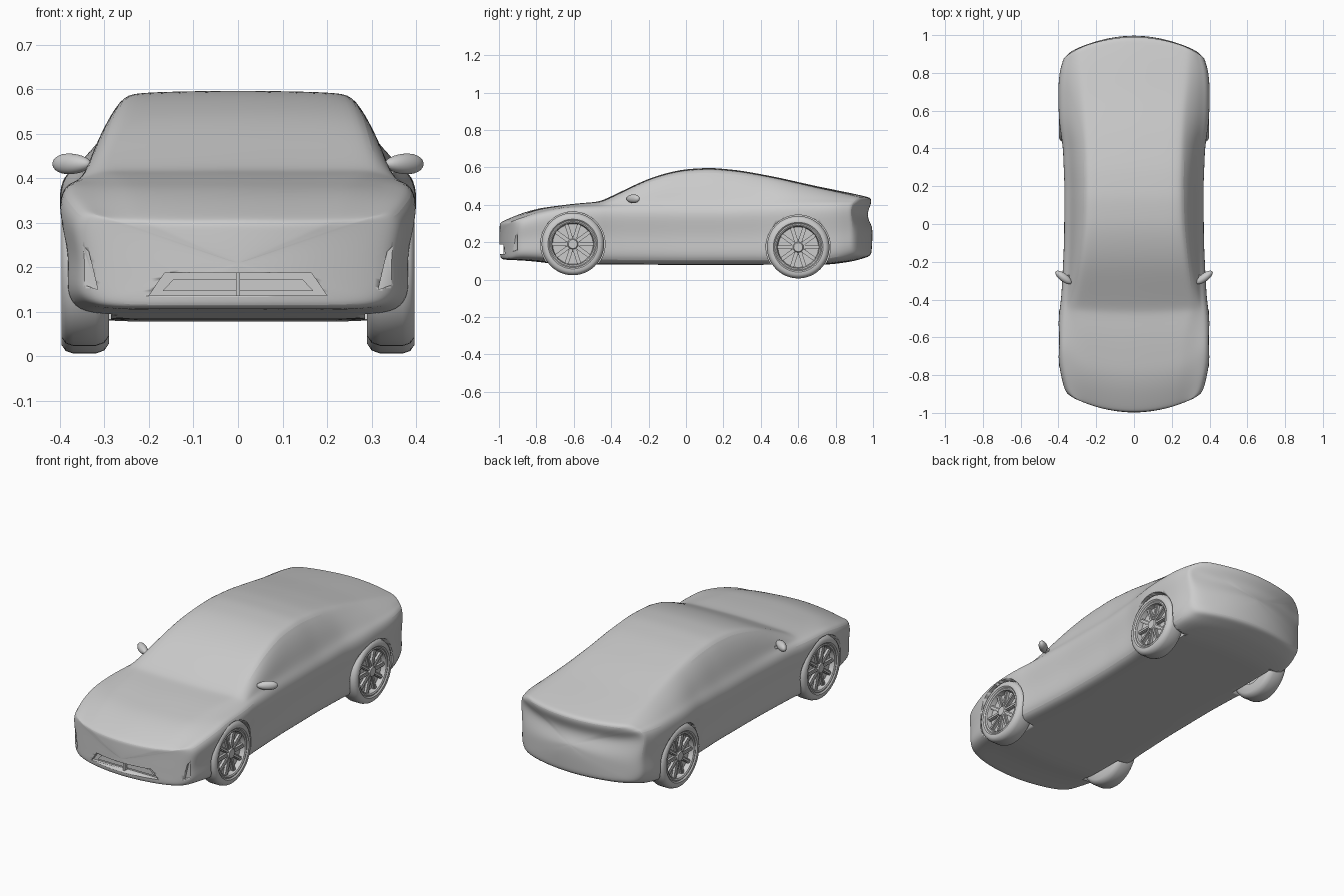
import bpy, bmesh, math
from mathutils import Matrix, Vector

if "Cube" in bpy.data.objects:
    bpy.data.objects.remove(bpy.data.objects["Cube"])

GREY = (0.6, 0.6, 0.6, 1)
paint = bpy.data.materials.new("plain grey")
paint.use_nodes = True
paint.diffuse_color = GREY
paint.node_tree.nodes["Principled BSDF"].inputs["Base Color"].default_value = GREY


def make(name, bm, angle=40):
    bmesh.ops.recalc_face_normals(bm, faces=bm.faces)
    mesh = bpy.data.meshes.new(name)
    bm.to_mesh(mesh)
    bm.free()
    obj = bpy.data.objects.new(name, mesh)
    bpy.context.collection.objects.link(obj)
    mesh.materials.append(paint)
    bpy.ops.object.select_all(action='DESELECT')
    bpy.context.view_layer.objects.active = obj
    obj.select_set(True)
    bpy.ops.object.shade_smooth_by_angle(angle=math.radians(angle))
    return obj


def curve(knots, y):
    """Linear interpolation through (y, value) knots."""
    if y <= knots[0][0]:
        return knots[0][1]
    for (a, u), (b, v) in zip(knots, knots[1:]):
        if y <= b:
            return u + (v - u) * (y - a) / (b - a)
    return knots[-1][1]


# Body curves along the length
top = [(-1, .305), (-.9, .35), (-.8, .38), (-.6, .407), (-.47, .416), (-.4, .445), (-.3, .495),
       (-.2, .54), (-.1, .573), (0, .591), (.13, .599), (.3, .583), (.5, .545), (.7, .5),
       (.9, .46), (1, .437)]
shoulder = [(-.9, .305), (-.8, .345), (-.65, .38), (-.4, .387), (.2, .387), (.6, .405), (.9, .41)]
width = [(-.9, .35), (-.82, .385), (-.72, .402), (-.5, .402), (-.38, .386), (-.1, .372),
         (.2, .37), (.4, .378), (.55, .4), (.72, .403), (.8, .398), (.9, .36)]
floor = [(-.9, .108), (-.75, .1), (-.65, .083), (0, .078), (.7, .08), (.8, .095), (.9, .135)]
roof_edge = [(-1, .24), (-.6, .28), (-.45, .315), (-.2, .285), (0, .265), (.2, .26), (.4, .262),
             (.6, .27), (.8, .29), (1, .3)]


def bowed(s, x):
    return s - .12 * s * abs(s) * (abs(x) / .4) ** 2


def half_section(s):
    y = bowed(s, .4)
    w, zs, zb = curve(width, y), curve(shoulder, y), curve(floor, y)
    zt, xr = curve(top, s), min(curve(roof_edge, s), curve(width, y) - .06)
    h, rise = zs - zb, zt - zs
    xg = w - .035
    return [(0, zb), (w * .5, zb), (w - .06, zb), (w - .022, zb + .02), (w - .008, zb + .23 * h),
            (w - .016, zb + .5 * h), (w + .004, zb + .85 * h), (w - .012, zs), (xg, zs + .12 * rise + .006),
            ((xg + xr) / 2 + .01, zs + .55 * rise), (xr, zs + .93 * rise),
            (xr * .88, zs + .975 * rise), (xr * .5, zt - .002), (0, zt)]


def ring(s, scale=1, push=0):
    half = half_section(s)
    full = half + [(-x, z) for x, z in half[-2:0:-1]]
    mid = (half[0][1] + half[-1][1]) / 2
    out = []
    for x, z in full:
        x, z = x * scale, mid + (z - mid) * scale
        y = bowed(s, x) + push
        if s > .95 and scale < 1:          # hollow below the tail lip
            y -= .03 * math.exp(-((z - .345) / .045) ** 2)
        out.append(Vector((x, y, z)))
    return out


# Body shell, lofted between bowed sections with rounded ends
caps = [.93, .75, .5, .25, .04]
stations = [-.985, -.95, -.88, -.8, -.72, -.64, -.56, -.49, -.46, -.42] + \
    [-.35 + .07 * i for i in range(19)] + [.96, .985]
rings = [ring(-.99, c, -.008) for c in reversed(caps)] + [ring(s) for s in stations] + \
    [ring(.99, c, .008) for c in caps]
bm = bmesh.new()
loops = [[bm.verts.new(p) for p in r] for r in rings]
for a, b in zip(loops, loops[1:]):
    for i in range(len(a)):
        j = (i + 1) % len(a)
        bm.faces.new((a[i], a[j], b[j], b[i]))
bm.faces.new(loops[0])
bm.faces.new(loops[-1])
body = make("car_body", bm)
sub = body.modifiers.new("smooth", 'SUBSURF')
sub.levels = sub.render_levels = 2


def cut(cutter):
    mod = body.modifiers.new(cutter.name, 'BOOLEAN')
    mod.operation, mod.solver, mod.object = 'DIFFERENCE', 'EXACT', cutter
    cutter.hide_render = True
    cutter.hide_set(True)


def prism(name, outline, y0, y1):
    bm = bmesh.new()
    ends = [[bm.verts.new((x, y, z)) for x, z in outline] for y in (y0, y1)]
    n = len(outline)
    for e in ends:
        bm.faces.new(e)
    for i in range(n):
        j = (i + 1) % n
        bm.faces.new((ends[0][i], ends[0][j], ends[1][j], ends[1][i]))
    return make(name, bm)


# Wheels: lathed tyre and dished rim, then spokes and hub
tyre = [(.1, .29), (.145, .29), (.16, .3), (.167, .32), (.167, .37), (.161, .387), (.148, .396),
        (.133, .396), (.126, .39), (.12, .392), (.113, .388), (.108, .362), (.0, .362)]


def wheel(name, side, y, z):
    bm = bmesh.new()
    verts = [bm.verts.new((x, r, 0)) for r, x in tyre]
    edges = [bm.edges.new(p) for p in zip(verts, verts[1:])]
    bmesh.ops.spin(bm, geom=verts + edges, cent=(0, 0, 0), axis=(1, 0, 0),
                   angle=2 * math.pi, steps=48, use_merge=True)
    bmesh.ops.remove_doubles(bm, verts=bm.verts, dist=.0001)
    for i in range(10):
        turn = Matrix.Rotation(i * math.pi / 5, 4, 'X')
        place = Matrix.Translation((.372, .068, 0)) @ Matrix.Diagonal((.022, .09, .021, 1))
        spoke = bmesh.ops.create_cube(bm, size=1, matrix=turn @ place)["verts"]
        spoke_edges = list({e for v in spoke for e in v.link_edges})
        bmesh.ops.bevel(bm, geom=spoke_edges, offset=.005, segments=2, affect='EDGES')
    bmesh.ops.create_cone(bm, cap_ends=True, segments=24, radius1=.04, radius2=.024, depth=.026,
                          matrix=Matrix.Translation((.375, 0, 0)) @ Matrix.Rotation(math.pi / 2, 4, 'Y'))
    bmesh.ops.transform(bm, matrix=Matrix.Translation((0, y, z)) @ Matrix.Diagonal((side, 1, 1, 1)),
                        verts=bm.verts)
    make(name, bm)


for end, y, z in (("front", -.605, .19), ("rear", .6, .173)):
    for label, side in (("left", 1), ("right", -1)):
        wheel(f"{end}_{label}_wheel", side, y, z)
        bm = bmesh.new()
        bmesh.ops.create_cone(bm, cap_ends=True, segments=64, radius1=.172, radius2=.172, depth=.3,
                              matrix=Matrix.Translation((side * .435, y, z)) @
                              Matrix.Rotation(math.pi / 2, 4, 'Y'))
        cut(make(f"{end}_{label}_arch_cutter", bm))

# Front grille opening with a centre bar
cut(prism("grille_cutter", [(-.2, .136), (.2, .136), (.165, .187), (-.165, .187)], -1.1, -.95))
prism("grille_bar", [(-.005, .13), (.005, .13), (.005, .19), (-.005, .19)], -.975, -.94)
prism("grille_panel", [(-.17, .146), (.17, .146), (.145, .173), (-.145, .173)], -.958, -.94)

# Door mirrors and front corner vents
for label, side in (("left", 1), ("right", -1)):
    vent = [(.315, .15), (.345, .16), (.35, .25), (.335, .235)]
    cut(prism(f"{label}_vent_cutter", [(side * x, z) for x, z in vent], -1.1, -.9))
    bm = bmesh.new()
    bmesh.ops.create_uvsphere(bm, u_segments=24, v_segments=12, radius=1)
    for v in bm.verts:
        x, y, z = v.co
        v.co = (side * (.373 + .044 * x), -.283 + .026 * y + .025 * x, .432 + .023 * z * (1 + .15 * x))
    stalk = Matrix.Translation((side * .338, -.285, .414)) @ Matrix.Rotation(side * -.5, 4, 'Y') @ \
        Matrix.Diagonal((.05, .03, .014, 1))
    bmesh.ops.create_cube(bm, size=1, matrix=stalk)
    make(f"{label}_mirror", bm)
